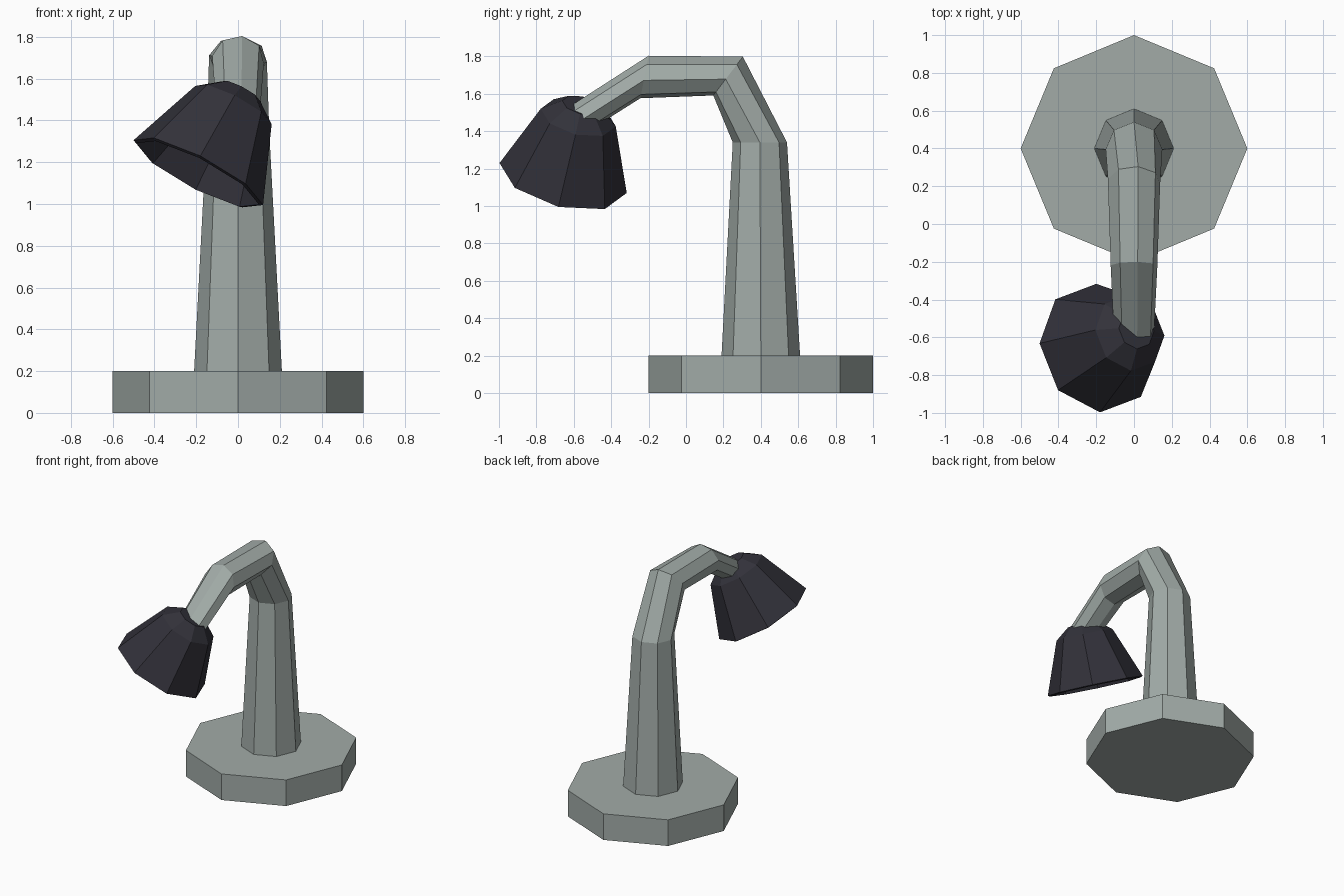
import bpy, bmesh, math
from mathutils import Vector

if "Cube" in bpy.data.objects:
    bpy.data.objects.remove(bpy.data.objects["Cube"])


def material(name, rgb):
    m = bpy.data.materials.new(name)
    m.diffuse_color = (*rgb, 1)
    m.use_nodes = True
    m.node_tree.nodes["Principled BSDF"].inputs["Base Color"].default_value = m.diffuse_color
    return m


GREY = material("grey_green_metal", (0.36, 0.41, 0.39))
DARK = material("dark_shade", (0.032, 0.031, 0.042))


def ring(center, u, v, twist=0.0):
    """Eight points on the ellipse spanned by u and v."""
    pts = []
    for i in range(8):
        a = math.radians(45 * i + twist)
        pts.append(Vector(center) + Vector(u) * math.cos(a) + Vector(v) * math.sin(a))
    return pts


def loft(name, rings, mat, cap_start=True):
    bm = bmesh.new()
    loops = [[bm.verts.new(p) for p in r] for r in rings]
    for a, b in zip(loops, loops[1:]):
        for i in range(8):
            j = (i + 1) % 8
            bm.faces.new((a[i], a[j], b[j], b[i]))
    if cap_start:
        bm.faces.new(loops[0][::-1])
    bm.faces.new(loops[-1])
    bmesh.ops.recalc_face_normals(bm, faces=bm.faces)
    me = bpy.data.meshes.new(name)
    bm.to_mesh(me)
    bm.free()
    me.materials.append(mat)
    ob = bpy.data.objects.new(name, me)
    bpy.context.collection.objects.link(ob)
    return ob


# Octagonal foot
loft("base", [ring((0, 0.4, z), (0.6, 0, 0), (0, 0.6, 0)) for z in (0, 0.2)], GREY)

# Bent, tapering arm: centre y, z / half width / outward y, z / twist
arm = [
    (0.40, 0.20, 0.210, 0.21, 0.0, 0),
    (0.395, 1.34, 0.150, 0.145, 0.0, 0),
    (0.225, 1.695, 0.140, 0.08, 0.105, -9),
    (-0.222, 1.69, 0.125, 0.022, 0.115, -9),
    (-0.57, 1.468, 0.108, -0.045, 0.07, -9),
]
loft("arm", [ring((0, y, z), (w, 0, 0), (0, oy, oz), t)
             for y, z, w, oy, oz, t in arm], GREY)

# Tilted bell shade, open at the mouth
mouth = Vector((-0.19, -0.657, 1.15))
u = Vector((0.31, -0.025, -0.155))
v = Vector((0.01, -0.34, 0.08))
axis = -u.cross(v).normalized()
shade = loft("lamp_shade", [ring(mouth + axis * t, u * k, v * k)
                            for t, k in ((0, 1), (0.373, 0.59), (0.45, 0.3))],
             DARK, cap_start=False)
# make the open shell face outward before thickening inward
me = shade.data
if me.polygons[-1].normal.dot(axis) < 0:
    me.flip_normals()
mod = shade.modifiers.new("thickness", 'SOLIDIFY')
mod.thickness = 0.02
mod.offset = -1
